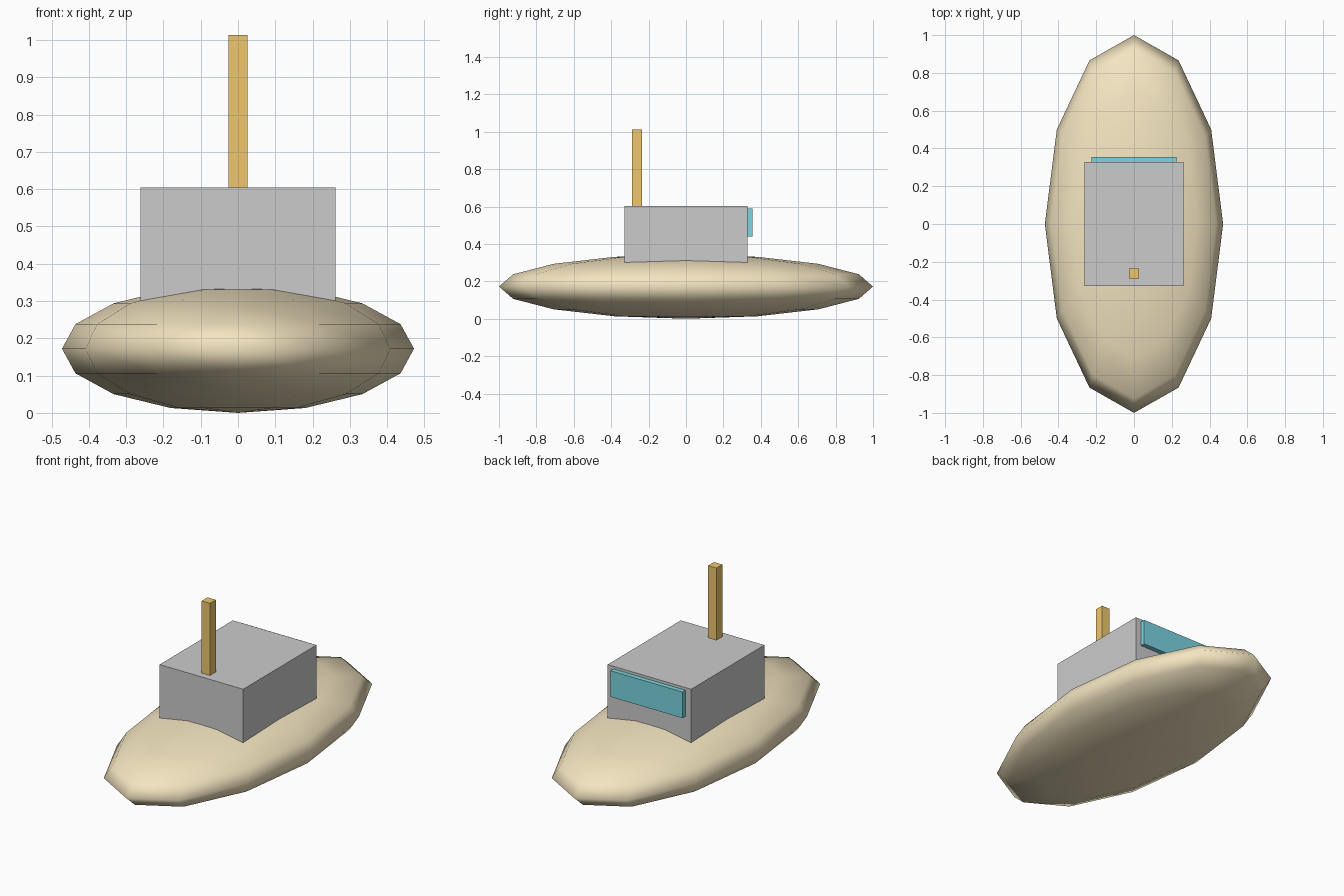
import bpy

if "Cube" in bpy.data.objects:
    bpy.data.objects.remove(bpy.data.objects["Cube"])


def paint(obj, name, rgb):
    mat = bpy.data.materials.new(name)
    mat.diffuse_color = (*rgb, 1)
    mat.use_nodes = True
    mat.node_tree.nodes["Principled BSDF"].inputs["Base Color"].default_value = mat.diffuse_color
    obj.data.materials.append(mat)


def box(name, x, y, z):
    """Box from (min, max) pairs on each axis."""
    centre = [(a + b) / 2 for a, b in (x, y, z)]
    bpy.ops.mesh.primitive_cube_add(size=1, location=centre)
    obj = bpy.context.object
    obj.name = name
    obj.scale = [b - a for a, b in (x, y, z)]
    bpy.ops.object.transform_apply(location=False, rotation=False, scale=True)
    return obj


# Hull: low-poly sphere stretched along y, smooth shaded
bpy.ops.mesh.primitive_uv_sphere_add(segments=12, ring_count=8, radius=1,
                                     location=(0, 0, 0.172))
hull = bpy.context.object
hull.name = "hull"
hull.scale = (0.472, 1.0, 0.172)
bpy.ops.object.transform_apply(location=False, rotation=False, scale=True)
bpy.ops.object.shade_smooth()
paint(hull, "hull_tan", (0.9, 0.78, 0.53))

# Cabin, sunk into the hull
box("cabin", (-0.262, 0.262), (-0.328, 0.328), (0.21, 0.604))

# Mast on the cabin roof
mast = box("mast", (-0.026, 0.026), (-0.288, -0.236), (0.60, 1.013))
paint(mast, "mast_wood", (0.86, 0.57, 0.16))

# Window on the back wall of the cabin
window = box("window", (-0.226, 0.226), (0.31, 0.355), (0.441, 0.589))
paint(window, "window_teal", (0.2, 0.66, 0.75))
